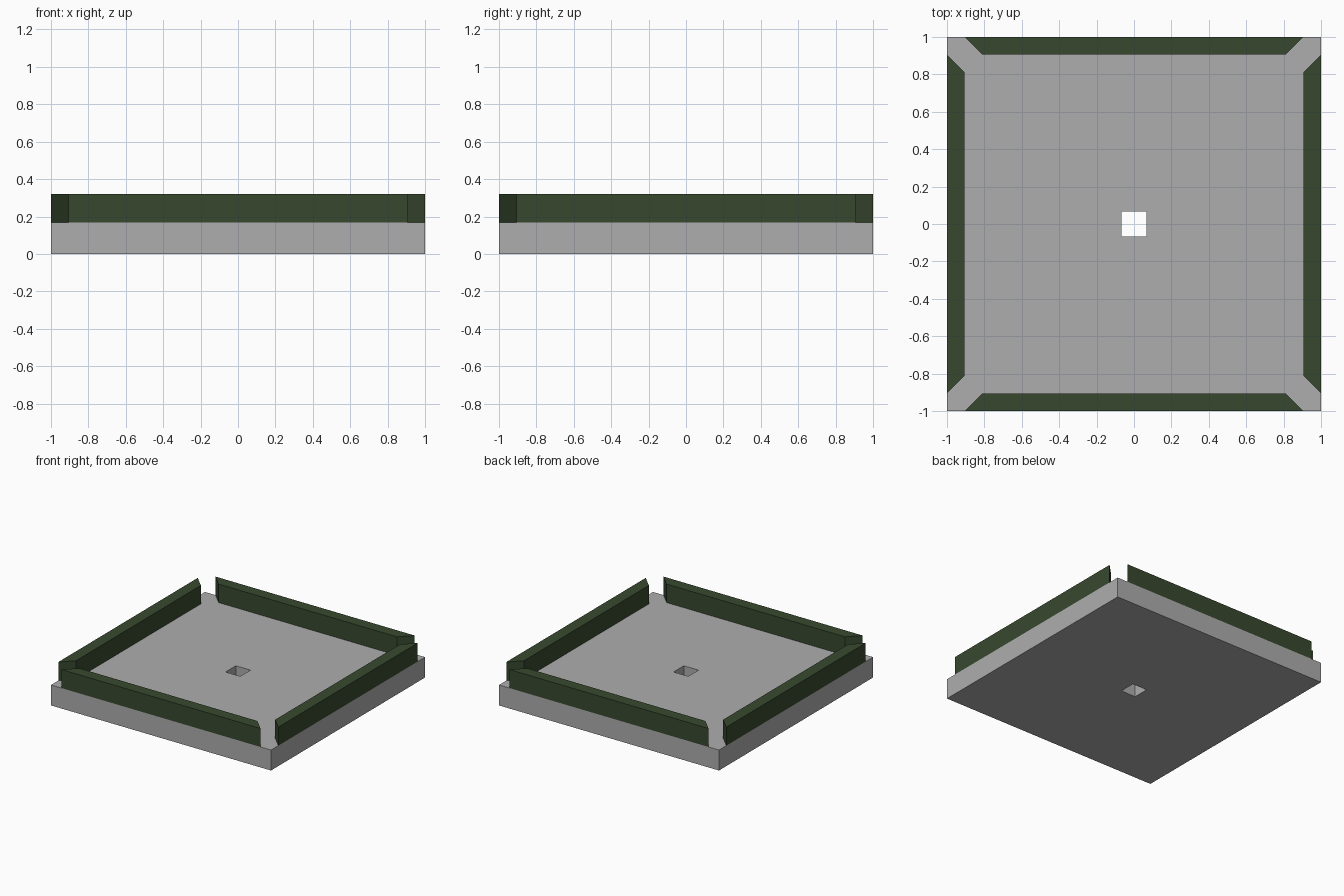
import bpy, bmesh
from mathutils import Matrix
from math import pi

if "Cube" in bpy.data.objects:
    bpy.data.objects.remove(bpy.data.objects["Cube"])

SLAB_TOP, HEDGE_TOP = 0.168, 0.32


def material(name, rgb):
    m = bpy.data.materials.new(name)
    m.diffuse_color = (*rgb, 1)
    m.use_nodes = True
    m.node_tree.nodes["Principled BSDF"].inputs["Base Color"].default_value = m.diffuse_color
    return m


def extruded(name, polygons, z0, z1, mat, turn=0):
    """Extrude flat polygons (lists of xy points) from z0 up to z1."""
    bm = bmesh.new()
    for pts in polygons:
        bm.faces.new([bm.verts.new((x, y, z0)) for x, y in pts])
    bmesh.ops.remove_doubles(bm, verts=bm.verts, dist=1e-5)
    bottom = bm.faces[:]
    geom = bmesh.ops.extrude_face_region(bm, geom=bottom, use_keep_orig=True)["geom"]
    top = [g for g in geom if isinstance(g, bmesh.types.BMVert)]
    bmesh.ops.translate(bm, verts=top, vec=(0, 0, z1 - z0))
    bmesh.ops.rotate(bm, verts=bm.verts, matrix=Matrix.Rotation(turn, 3, 'Z'))
    bmesh.ops.recalc_face_normals(bm, faces=bm.faces)
    me = bpy.data.meshes.new(name)
    bm.to_mesh(me)
    bm.free()
    me.materials.append(mat)
    ob = bpy.data.objects.new(name, me)
    bpy.context.collection.objects.link(ob)
    return ob


stone = material("stone_grey", (0.42, 0.42, 0.42))
green = material("hedge_green", (0.039, 0.066, 0.028))

# Square slab with a square hole through the middle
def square(r):
    return [(-r, -r), (r, -r), (r, r), (-r, r)]

outer, inner = square(1), square(0.067)
ring = [[outer[i], outer[(i + 1) % 4], inner[(i + 1) % 4], inner[i]] for i in range(4)]
extruded("base_slab", ring, 0, SLAB_TOP, stone)

# Four mitred hedges along the edges, open at the corners
profile = [(-0.905, -1), (0.905, -1), (0.81, -0.905), (-0.81, -0.905)]
for i, side in enumerate(("front", "right", "back", "left")):
    extruded(side + "_hedge", [profile], SLAB_TOP, HEDGE_TOP, green, i * pi / 2)
